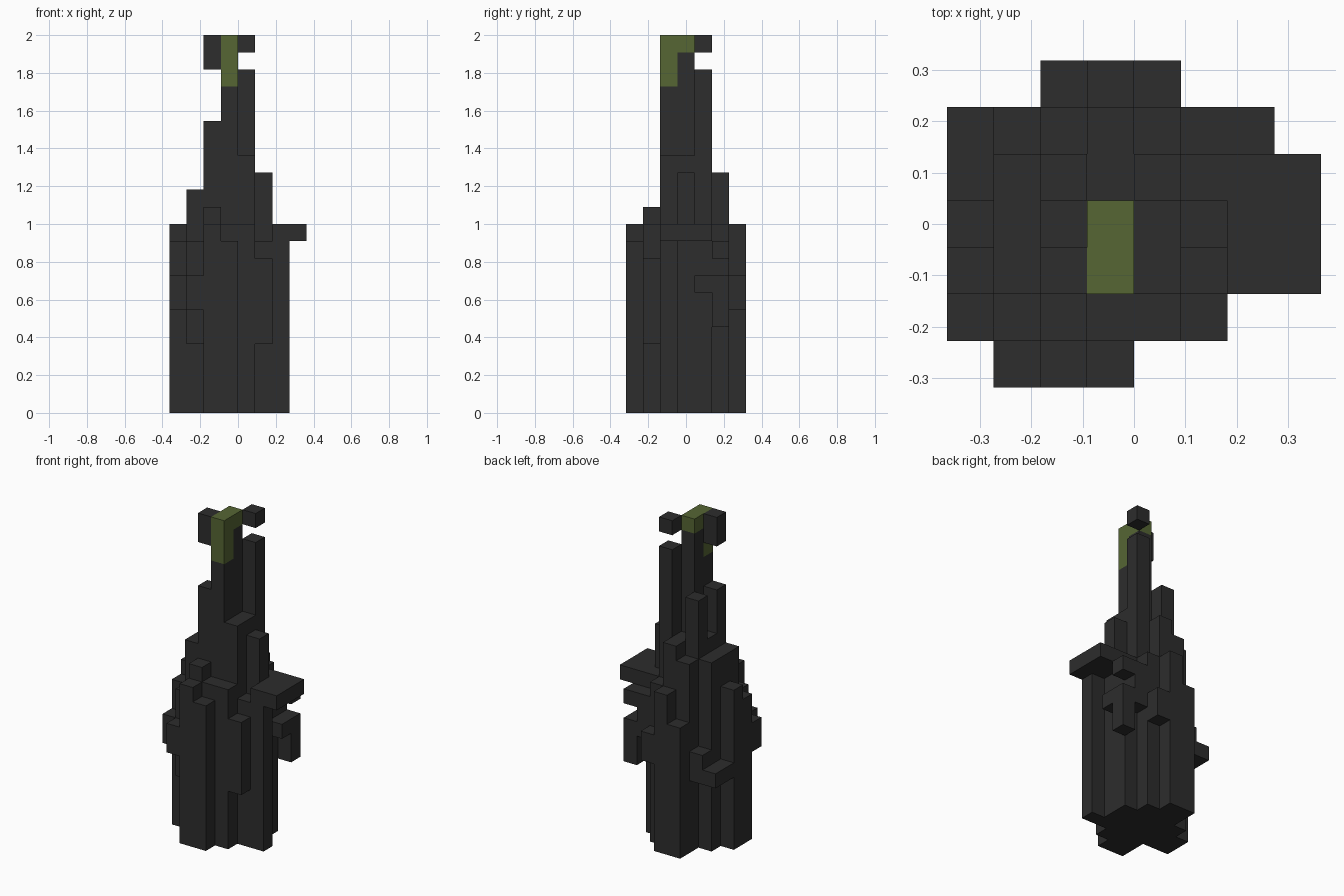
import bpy
import bmesh
from mathutils import Vector

default_cube = bpy.data.objects.get("Cube")
if default_cube:
    bpy.data.objects.remove(default_cube, do_unlink=True)

UNIT = 2 / 22
ORIGIN = Vector((-4, -3.5, 0))


def make_material(name, colour):
    material = bpy.data.materials.new(name)
    material.use_nodes = True
    material.diffuse_color = colour
    material.node_tree.nodes["Principled BSDF"].inputs["Base Color"].default_value = colour
    return material


charcoal = make_material("charcoal", (0.026, 0.026, 0.026, 1))
olive_green = make_material("olive green", (0.093, 0.133, 0.034, 1))


def block(x_range, y_range, z_range):
    """Cells of a box given as half-open ranges on the block grid."""
    return {(x, y, z) for x in range(*x_range)
            for y in range(*y_range) for z in range(*z_range)}


# Standing columns: height of each stack, front row first, right side first
column_heights = [
    [0, 0, 11, 10, 0, 0, 0],
    [0, 0, 12, 11, 11, 0, 0],
    [10, 13, 17, 19, 15, 10, 10],
    [11, 13, 14, 21, 15, 14, 0],
    [0, 13, 17, 14, 20, 11, 0],
    [0, 0, 13, 14, 11, 0, 0],
    [0, 0, 9, 11, 0, 0, 0],
]
columns = set()
for row, heights in enumerate(column_heights):
    for column, height in enumerate(heights):
        columns |= block((column, column + 1), (row, row + 1), (0, height))

trunk_top = 11
parts = {
    "trunk": {cell for cell in columns if cell[2] < trunk_top},
    "spire": {cell for cell in columns if cell[2] >= trunk_top},
    # Flat shelf on the left side
    "left_shelf": block((6, 8), (2, 5), (10, 11)),
    # Stubs jutting from the trunk
    "left_rear_stub": block((6, 7), (5, 6), (5, 8))
    | block((6, 7), (4, 5), (7, 8))
    | block((5, 6), (5, 6), (7, 10))
    | block((6, 7), (5, 6), (9, 10)),
    "left_front_stub": block((5, 6), (1, 2), (4, 9)),
    "rear_stub": block((4, 5), (6, 7), (6, 8)),
    "right_front_stub": block((1, 2), (1, 2), (4, 10))
    | block((1, 2), (0, 1), (6, 8))
    | block((0, 1), (1, 2), (6, 8)),
    "right_rear_stub": block((0, 1), (4, 6), (5, 6))
    | block((1, 2), (5, 6), (5, 7)),
    # Crown at the top of the spire
    "crown_tip": block((3, 4), (2, 3), (19, 22)) | block((3, 4), (3, 4), (21, 22)),
    "crown_right_block": block((2, 3), (2, 3), (20, 22)),
    "crown_left_block": block((4, 5), (4, 5), (21, 22)),
}
occupied = set().union(*parts.values())


def build_part(name, cells, material):
    """Skin the cells with quads wherever they border open space."""
    bm = bmesh.new()
    for cell in sorted(cells):
        centre = Vector(cell) + Vector((0.5, 0.5, 0.5))
        for axis in range(3):
            for sign in (-1, 1):
                normal = Vector((0, 0, 0))
                normal[axis] = sign
                neighbour = tuple(int(c + n) for c, n in zip(cell, normal))
                if neighbour in occupied:
                    continue
                side = Vector((0, 0, 0))
                side[(axis + 1) % 3] = 0.5
                up = normal.cross(side)
                middle = centre + normal * 0.5
                corners = (middle - side - up, middle + side - up,
                           middle + side + up, middle - side + up)
                bm.faces.new([bm.verts.new((c + ORIGIN) * UNIT) for c in corners])
    bmesh.ops.remove_doubles(bm, verts=bm.verts, dist=UNIT / 100)
    # Merge neighbouring quads into broad flat faces
    bmesh.ops.dissolve_limit(bm, angle_limit=0.01, verts=bm.verts, edges=bm.edges)
    mesh = bpy.data.meshes.new(name)
    bm.to_mesh(mesh)
    bm.free()
    mesh.materials.append(material)
    bpy.context.collection.objects.link(bpy.data.objects.new(name, mesh))


for part_name, part_cells in parts.items():
    build_part(part_name, part_cells,
               olive_green if part_name == "crown_tip" else charcoal)
